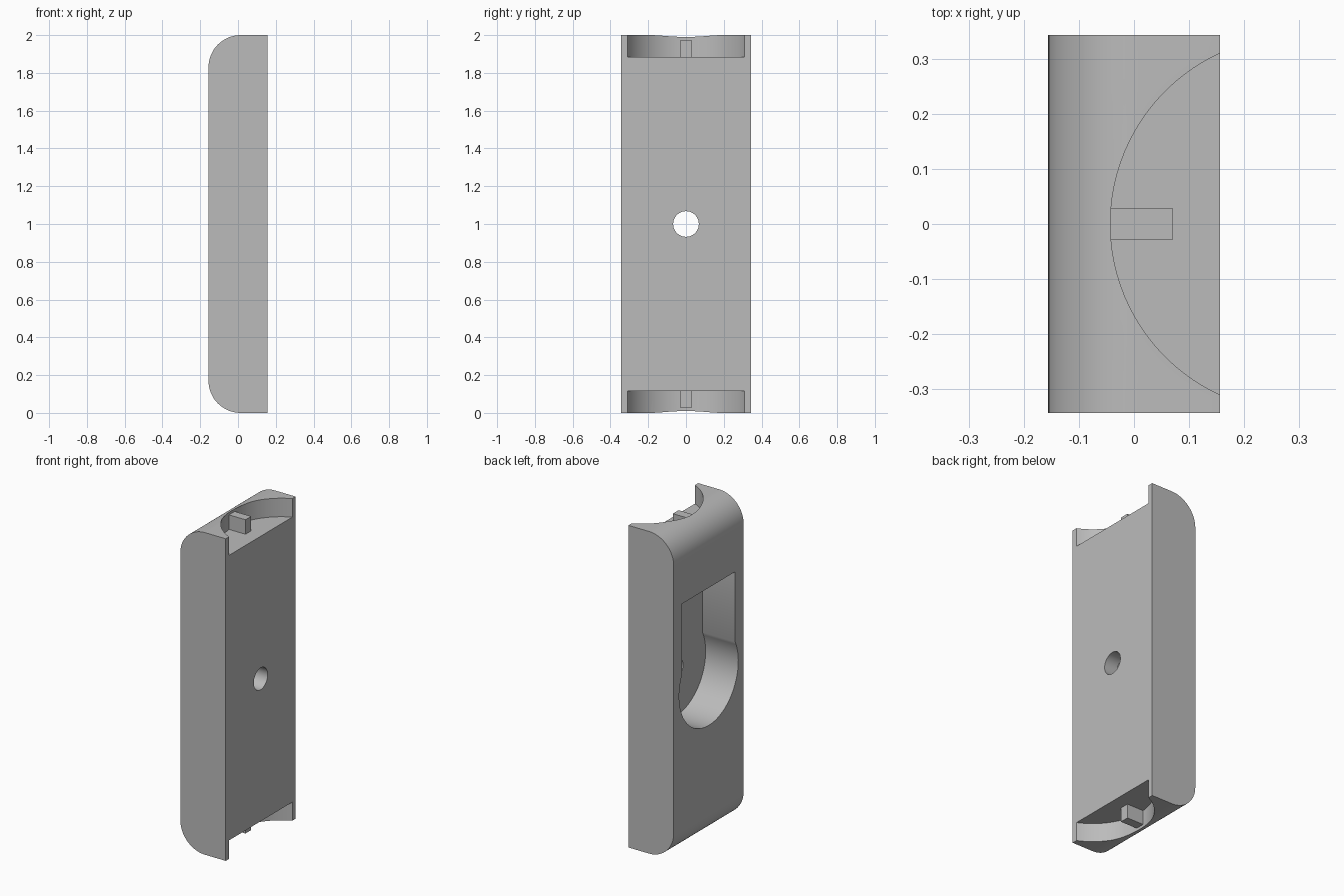
import bpy, bmesh
from math import sin, cos, pi, asin
from mathutils import Vector

cube = bpy.data.objects.get("Cube")
if cube:
    bpy.data.objects.remove(cube, do_unlink=True)

grey = bpy.data.materials.new("plain grey")
grey.use_nodes = True
COLOUR = (0.5, 0.5, 0.5, 1)
grey.diffuse_color = COLOUR
grey.node_tree.nodes["Principled BSDF"].inputs["Base Color"].default_value = COLOUR


def arc(cu, cv, r, start, end, steps):
    """Points on an arc, angles in radians."""
    angles = [start + (end - start) * i / steps for i in range(steps + 1)]
    return [(cu + r * cos(a), cv + r * sin(a)) for a in angles]


def prism(name, points, axis, low, high):
    """Extrude a 2D outline along an axis; the outline uses the other two axes in order."""
    bm = bmesh.new()

    def place(u, v, w):
        co = [u, v]
        co.insert("xyz".index(axis), w)
        return Vector(co)

    face = bm.faces.new([bm.verts.new(place(u, v, low)) for u, v in points])
    extruded = bmesh.ops.extrude_face_region(bm, geom=[face])["geom"]
    moved = [g for g in extruded if isinstance(g, bmesh.types.BMVert)]
    bmesh.ops.translate(bm, verts=moved, vec=place(0, 0, high - low))
    bmesh.ops.recalc_face_normals(bm, faces=bm.faces)
    mesh = bpy.data.meshes.new(name)
    bm.to_mesh(mesh)
    bm.free()
    mesh.materials.append(grey)
    obj = bpy.data.objects.new(name, mesh)
    bpy.context.collection.objects.link(obj)
    return obj


def activate(obj):
    bpy.ops.object.select_all(action="DESELECT")
    obj.select_set(True)
    bpy.context.view_layer.objects.active = obj


def cut(target, cutter):
    """Subtract the cutter from the target, then discard it."""
    cutter.hide_render = True
    mod = target.modifiers.new("cut", "BOOLEAN")
    mod.operation = "DIFFERENCE"
    mod.solver = "EXACT"
    mod.object = cutter
    activate(target)
    bpy.ops.object.modifier_apply(modifier=mod.name)
    bpy.data.objects.remove(cutter, do_unlink=True)


HX, HY, R = 0.156, 0.343, 0.17

# Main body: slab with two rounded long edges on the -x side
outline = [(HX, 0), (HX, 2)]
outline += arc(R - HX, 2 - R, R, pi / 2, pi, 20)
outline += arc(R - HX, R, R, pi, 1.5 * pi, 20)
body = prism("body", outline, "y", -HY, HY)

# Keyhole-shaped finger pocket on the rounded side
POCKET_R, POCKET_W = 0.29, 0.26
bend = pi / 2 - asin(POCKET_W / POCKET_R)
pocket = [(POCKET_W, 1.565), (-POCKET_W, 1.565)]
pocket += arc(0, 1, POCKET_R, pi - bend, 2 * pi + bend, 56)
cut(body, prism("pocket_cutter", pocket, "x", -0.3, 0.068))

# Screw hole through the pocket floor
cut(body, prism("hole_cutter", arc(0, 1, 0.068, 0, 2 * pi, 40)[:-1], "x", -0.1, 0.3))

# Curved recess and locating tab at each end
scoop = arc(0.298, 0, 0.341, 0, 2 * pi, 96)[:-1]
for end, floor, outer, tab_end in (("top", 1.885, 2.2, 1.975),
                                   ("bottom", 0.115, -0.2, 0.027)):
    cut(body, prism(end + "_recess_cutter", scoop, "z", *sorted((floor, outer))))
    sunk = floor + (0.02 if end == "bottom" else -0.02)
    rect = [(-0.055, -0.028), (0.071, -0.028), (0.071, 0.028), (-0.055, 0.028)]
    prism(end + "_tab", rect, "z", *sorted((sunk, tab_end)))

activate(body)
bpy.ops.object.shade_smooth_by_angle(angle=pi / 6)
